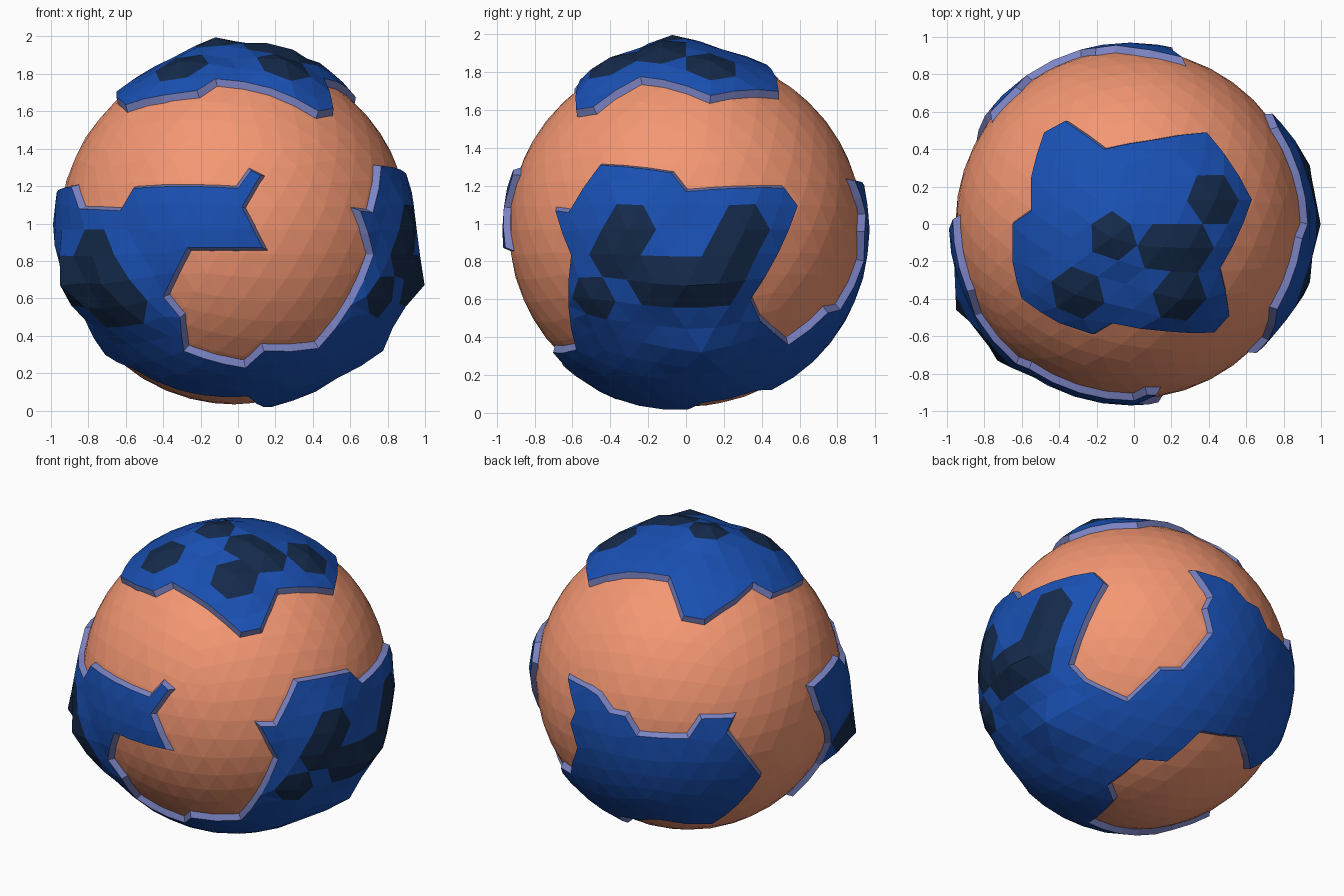
import bpy, bmesh
from math import sin, cos, radians, sqrt
from mathutils import Vector, geometry

if "Cube" in bpy.data.objects:
    bpy.data.objects.remove(bpy.data.objects["Cube"])

CENTRE = Vector((-0.02, 0, 0.968))
SEA, LAND, FOOT, FLARE = 0.935, 0.97, 0.915, 0.03

# Viewing directions (azimuth, elevation) in which coast points are measured
FRONT, RIGHT, TOP = (-90, 0), (0, 0), (-90, 90)
BACK_LEFT, UNDER = (125, 25), (49, -28)


def on_globe(view, a, b):
    """Unit direction of a point seen at (a, b) from the globe centre in a view."""
    az, el = map(radians, view)
    d = Vector((cos(az) * cos(el), sin(az) * cos(el), sin(el)))
    right = Vector((-sin(az), cos(az), 0))
    up = d.cross(right)
    depth = sqrt(max(0, LAND ** 2 - a * a - b * b))
    return (right * a + up * b + d * depth).normalized()


def points(view, pairs):
    return [on_globe(view, *p) for p in pairs]


def material(name, rgb):
    m = bpy.data.materials.new(name)
    m.diffuse_color = (*rgb, 1)
    m.use_nodes = True
    m.node_tree.nodes["Principled BSDF"].inputs["Base Color"].default_value = m.diffuse_color
    return m


def add_object(name, bm, mats):
    me = bpy.data.meshes.new(name)
    bm.to_mesh(me)
    bm.free()
    for m in mats:
        me.materials.append(m)
    ob = bpy.data.objects.new(name, me)
    ob.location = CENTRE
    bpy.context.collection.objects.link(ob)


def icosphere(sub, r):
    bm = bmesh.new()
    bmesh.ops.create_icosphere(bm, subdivisions=sub, radius=r)
    return bm


grid = icosphere(4, 1)
GRID = [v.co.copy() for v in grid.verts]
grid.free()


def landmass(name, coast, peaks, pole):
    """Raised plate: coast outline filled with globe facets, bumps and a flared cliff."""
    # coast split into short arcs
    ring = []
    for p, q in zip(coast, coast[1:] + coast[:1]):
        n = max(1, round((q - p).length / 0.14))
        ring += [p.lerp(q, i / n).normalized() for i in range(n)]
    inner = [g for g in GRID if min((g - r).length for r in ring) > 0.065 and g.z * pole < 0.9]
    # flatten stereographically, triangulate, and wrap back on to the globe
    flat = [Vector((p.x, p.y)) / (1 - pole * p.z) for p in ring + inner]
    n = len(ring)
    edges = [(i, (i + 1) % n) for i in range(n)]
    verts, _, tris, *_ = geometry.delaunay_2d_cdt(flat, edges, [], 1, 1e-6)
    bm = bmesh.new()
    for q in verts:
        k = q.length_squared
        bm.verts.new(Vector((2 * q.x, 2 * q.y, pole * (k - 1))) / (k + 1))
    bm.verts.ensure_lookup_table()
    for t in tris:
        a, b, c = (bm.verts[i] for i in t)
        if (b.co - a.co).cross(c.co - a.co).dot(a.co + b.co + c.co) < 0:
            b, c = c, b
        bm.faces.new((a, b, c))
    bmesh.ops.delete(bm, geom=[v for v in bm.verts if not v.link_faces], context='VERTS')
    bm.normal_update()
    # highlands: dark facets round each peak
    inside = [v for v in bm.verts if not v.is_boundary]
    tops = []
    for p, h, dark in peaks:
        v = min(inside, key=lambda w: (w.co - p).length)
        tops.append((v.co.copy(), h))
        if dark:
            for f in v.link_faces:
                f.material_index = 1
    # outward direction along the coast
    rim = [l for f in bm.faces for l in f.loops if l.edge.is_boundary]
    out = {}
    for l in rim:
        v, w = l.vert, l.link_loop_next.vert
        o = (w.co - v.co).cross(l.face.normal).normalized()
        out.setdefault(v, []).append(o)
        out.setdefault(w, []).append(o)
    foot = {}
    for v, os in out.items():
        m = sum(os, Vector()).normalized()
        foot[v] = v.co * FOOT + m * FLARE / max(0.55, m.dot(os[0]))
    height = {v: max(h * max(0, 1 - (v.co - p).length / 0.28) for p, h in tops) for v in inside}
    for v in bm.verts:
        v.co *= LAND + height.get(v, 0)
    # cliff
    pairs = [(l.vert, l.link_loop_next.vert) for l in rim]
    base = {v: bm.verts.new(c) for v, c in foot.items()}
    for v, w in pairs:
        bm.faces.new((w, v, base[v], base[w])).material_index = 2
    add_object(name, bm, LAND_MATS)


LAND_MATS = [material("land", (0.01, 0.08, 0.45)),
             material("highland", (0.007, 0.023, 0.07)),
             material("cliff", (0.2, 0.23, 0.55))]

# Ocean ball
add_object("ocean", icosphere(4, SEA), [material("ocean", (0.9, 0.31, 0.17))])

# Northern cap
cap = points(TOP, [
    (-.46, .49), (-.35, .55), (-.14, .40), (.13, .45), (.41, .49), (.65, .13), (.48, -.24),
    (.53, -.49), (.45, -.58), (.2, -.575), (-.1, -.53), (-.2, -.59), (-.38, -.53),
    (-.58, -.4), (-.63, -.2), (-.63, 0), (-.53, .07), (-.53, .25)])
cap_peaks = [(on_globe(TOP, a, b), h, True) for a, b, h in [
    (-.1, -.04, .065), (.12, -.1, .05), (.3, -.06, .05), (.45, .17, .04),
    (.27, -.36, .06), (-.28, -.33, .05)]]
landmass("northern_land", cap, cap_peaks, -1)

# Southern continent: front arm and bay, right lobe, back bay, back lobe, south coast, left coast
south = points(FRONT, [
    (-.83, .11), (-.61, .10), (-.54, .22), (.02, .22), (.09, .315), (.14, .29), (.04, .12),
    (.15, -.095), (-.25, -.095), (-.38, -.36), (-.29, -.47), (-.27, -.65), (.06, -.74),
    (.16, -.65), (.45, -.635), (.745, -.135)])
south += points(RIGHT, [
    (-.69, .10), (-.62, .09), (-.455, .34), (-.08, .30), (0, .20), (.52, .22), (.59, .125),
    (.34, -.37), (.39, -.48), (.54, -.61)])
south += points(UNDER, [
    (.165, .01), (.30, .01), (.485, .24), (.45, .394), (.485, .467), (.376, .63)])
south += points(BACK_LEFT, [
    (-.62, -.07), (-.56, -.11), (-.485, -.22), (-.39, -.24), (-.32, -.36), (0, -.376),
    (.08, -.255), (.27, -.25), (.23, -.34), (.44, -.61)])
south += points(UNDER, [
    (.70, -.58), (.65, -.39), (.406, -.36), (.194, -.545), (.03, -.53), (-.176, -.685),
    (-.14, -.775), (-.30, -.897)])
south += points(FRONT, [(-.29, -.86), (-.55, -.74), (-.69, -.67), (-.8, -.48), (-.88, -.31)])
south += points(BACK_LEFT, [(.81, -.2), (.764, -.06), (.92, .12)])

south_peaks = [(on_globe(FRONT, a, b), h, True) for a, b, h in [
    (-.76, -.08, .04), (-.62, -.22, .09), (-.8, -.26, .11), (-.58, -.36, .06), (-.7, -.42, .06)]]
south_peaks += [(on_globe(RIGHT, a, b), h, d) for a, b, h, d in [
    (-.32, .02, .04, True), (-.5, -.33, .05, True), (-.4, -.16, .04, True),
    (-.15, -.2, .06, True), (-.05, -.3, .09, True), (.1, -.26, .07, True),
    (.22, -.1, .04, True), (.33, .05, .04, True), (.08, -.64, .06, False)]]
landmass("southern_land", south, south_peaks, 1)
